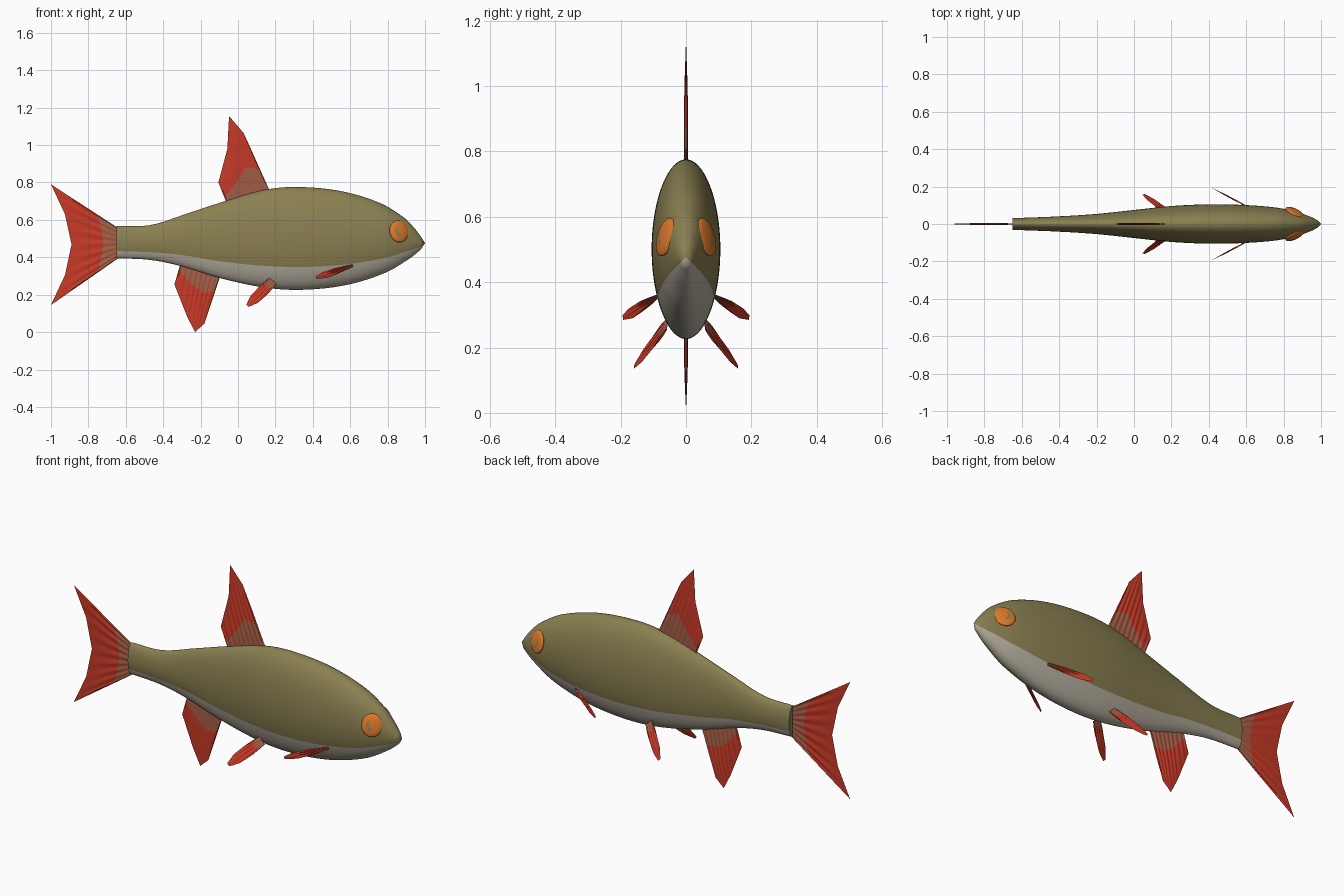
import bpy, bmesh, math
from mathutils import Vector, Matrix

if "Cube" in bpy.data.objects:
    bpy.data.objects.remove(bpy.data.objects["Cube"])


def material(name, rgb):
    m = bpy.data.materials.new(name)
    m.diffuse_color = (*rgb, 1)
    m.use_nodes = True
    m.node_tree.nodes["Principled BSDF"].inputs["Base Color"].default_value = m.diffuse_color
    return m


OLIVE = material("olive", (0.255, 0.215, 0.082))
BELLY = material("belly_grey", (0.47, 0.43, 0.35))
RED = material("fin_red", (0.58, 0.042, 0.02))
PALE = material("fin_base_brown", (0.38, 0.11, 0.06))
ORANGE = material("eye_orange", (0.72, 0.19, 0.025))


def finish(bm, name, mats, mirror=False, angle=40):
    bmesh.ops.remove_doubles(bm, verts=bm.verts, dist=0.00005)
    bmesh.ops.recalc_face_normals(bm, faces=bm.faces)
    me = bpy.data.meshes.new(name)
    bm.to_mesh(me)
    bm.free()
    ob = bpy.data.objects.new(name, me)
    bpy.context.collection.objects.link(ob)
    for m in mats:
        me.materials.append(m)
    bpy.ops.object.select_all(action='DESELECT')
    ob.select_set(True)
    bpy.context.view_layer.objects.active = ob
    bpy.ops.object.shade_smooth_by_angle(angle=math.radians(angle))
    if mirror:
        mod = ob.modifiers.new("mirror", 'MIRROR')
        mod.use_axis = (False, True, False)
    return ob


def smooth_curve(pts, x):
    """Cubic interpolation of (x, value) points."""
    n = len(pts)

    def slope(i):
        a, b = pts[max(i - 1, 0)], pts[min(i + 1, n - 1)]
        return (b[1] - a[1]) / (b[0] - a[0])
    i = max(k for k in range(n - 1) if pts[k][0] <= x or k == 0)
    (x0, y0), (x1, y1) = pts[i], pts[i + 1]
    d = x1 - x0
    t = (x - x0) / d
    return ((2*t**3 - 3*t*t + 1) * y0 + (t**3 - 2*t*t + t) * d * slope(i)
            + (3*t*t - 2*t**3) * y1 + (t**3 - t*t) * d * slope(i + 1))


# Body: elliptical rings along x, lower faces grey
TOP = [(-.65, .567), (-.47, .572), (-.26, .638), (-.07, .70), (.13, .758), (.3, .776),
       (.545, .755), (.76, .69), (.89, .61), (.95, .548), (.978, .51)]
BOTTOM = [(-.65, .395), (-.47, .386), (-.31, .354), (-.1, .29), (.13, .24), (.33, .226),
          (.57, .25), (.785, .316), (.92, .395), (.978, .442)]
WIDTH = [(-.65, .031), (-.4, .041), (-.2, .054), (0, .075), (.2, .096), (.4, .105),
         (.6, .101), (.78, .085), (.89, .058), (.95, .036), (.978, .022)]
SEG, RINGS = 64, 72
bm = bmesh.new()
rings = []
for i in range(RINGS + 1):
    x = -.65 + 1.628 * math.sin(math.pi / 2 * i / RINGS)
    x = min(x, .978)
    zt, zb, w = (smooth_curve(c, x) for c in (TOP, BOTTOM, WIDTH))
    rings.append([bm.verts.new((x, w * math.cos(a), (zt + zb) / 2 + (zt - zb) / 2 * math.sin(a)))
                  for a in (2 * math.pi * k / SEG for k in range(SEG))])


def body_mat(k):
    a = 360 * (k + .5) / SEG
    return 1 if 180 + 33.75 < a < 360 - 33.75 else 0


for r0, r1 in zip(rings, rings[1:]):
    for k in range(SEG):
        j = (k + 1) % SEG
        bm.faces.new((r0[k], r0[j], r1[j], r1[k])).material_index = body_mat(k)
bm.faces.new(rings[0])
tip = bm.verts.new((1.0, 0, .476))
for k in range(SEG):
    bm.faces.new((rings[-1][k], rings[-1][(k + 1) % SEG], tip)).material_index = body_mat(k)
finish(bm, "body", [OLIVE, BELLY])


# Fins: rippled two-sided sheets between a base line and an outer edge
def along(pts, s):
    f = s * (len(pts) - 1)
    i = min(int(f), len(pts) - 2)
    return Vector(pts[i]).lerp(Vector(pts[i + 1]), f - i)


def fin(name, base, outer, place, pale=.33, rays=8, thick=.006, mirror=False):
    bm = bmesh.new()
    ns, nt = 48, 12
    for side in (1, -1):
        grid = []
        for i in range(ns + 1):
            s = i / ns
            a, b = along(base, s), along(outer, s)
            row = []
            for j in range(nt + 1):
                t = pale * j / 4 if j < 4 else pale + (1 - pale) * (j - 4) / (nt - 4)
                p = a.lerp(b, t)
                h = thick * (.65 + .35 * math.cos(2 * math.pi * rays * s)) * math.sin(math.pi * (.12 + .88 * t))
                if i in (0, ns) or j == nt:
                    h = 0
                row.append(bm.verts.new(place(p.x, p.y, side * h)))
            grid.append(row)
        for i in range(ns):
            for j in range(nt):
                f = bm.faces.new((grid[i][j], grid[i + 1][j], grid[i + 1][j + 1], grid[i][j + 1]))
                f.material_index = 1 if j < 4 else 0
    return finish(bm, name, [RED, PALE], mirror)


def upright(u, v, h):
    return (u, h, v)


fin("dorsal_fin", [(.172, .75), (-.055, .675)],
    [(.03, 1.065), (-.048, 1.155), (-.057, .98), (-.105, .80)], upright, .37)
fin("anal_fin", [(-.09, .315), (-.305, .375)],
    [(-.18, .045), (-.23, 0), (-.273, .085), (-.34, .255)], upright, .37)
fin("tail_fin", [(-.64, .556), (-.64, .395)],
    [(-1, .79), (-.925, .63), (-.89, .468), (-.925, .305), (-1, .145)], upright, .32)


def paired(root, end, wide):
    """Frame running from root to end, broad along the wide direction."""
    root = Vector(root)
    d = (Vector(end) - root).normalized()
    w = Vector(wide)
    w = (w - d * w.dot(d)).normalized()
    n = d.cross(w)
    return lambda u, v, h: root + d * u + w * v + n * h


fin("pectoral_fins", [(-.01, .006), (-.01, -.006)],
    [(.10, .018), (.18, .017), (.222, .008), (.222, -.006), (.16, -.019), (.09, -.017)],
    paired((.605, .093, .353), (.41, .197, .288), (0, 0, 1)), .2, 4, .004, True)
fin("pelvic_fins", [(-.01, .026), (-.01, -.024)],
    [(.07, .032), (.15, .028), (.205, .010), (.205, -.008), (.15, -.026), (.07, -.029)],
    paired((.18, .062, .268), (.052, .158, .143), (.6, .1, -.7)), .25, 4, .004, True)

# Eyes: flattened domes turned to follow the head, with a small olive crescent
bm = bmesh.new()
bmesh.ops.create_uvsphere(bm, u_segments=40, v_segments=24, radius=1)
for f in bm.faces:
    c = f.calc_center_median()
    r = math.hypot(c.x, c.y)
    f.smooth = True
    f.material_index = 1 if .25 < r < .5 and c.x < .1 and c.y < .25 else 0
n = Vector((.42, .88, .24)).normalized()
ax = (Vector((1, 0, 0)) - n * n.x).normalized()
ay = n.cross(ax)
if ay.z < 0:
    ay = -ay
rot = Matrix((ax, ay, n)).transposed()
for v in bm.verts:
    v.co = Vector((.860, .062, .538)) + rot @ Vector((v.co.x * .054, v.co.y * .060, v.co.z * .015))
finish(bm, "eyes", [ORANGE, OLIVE], True)
